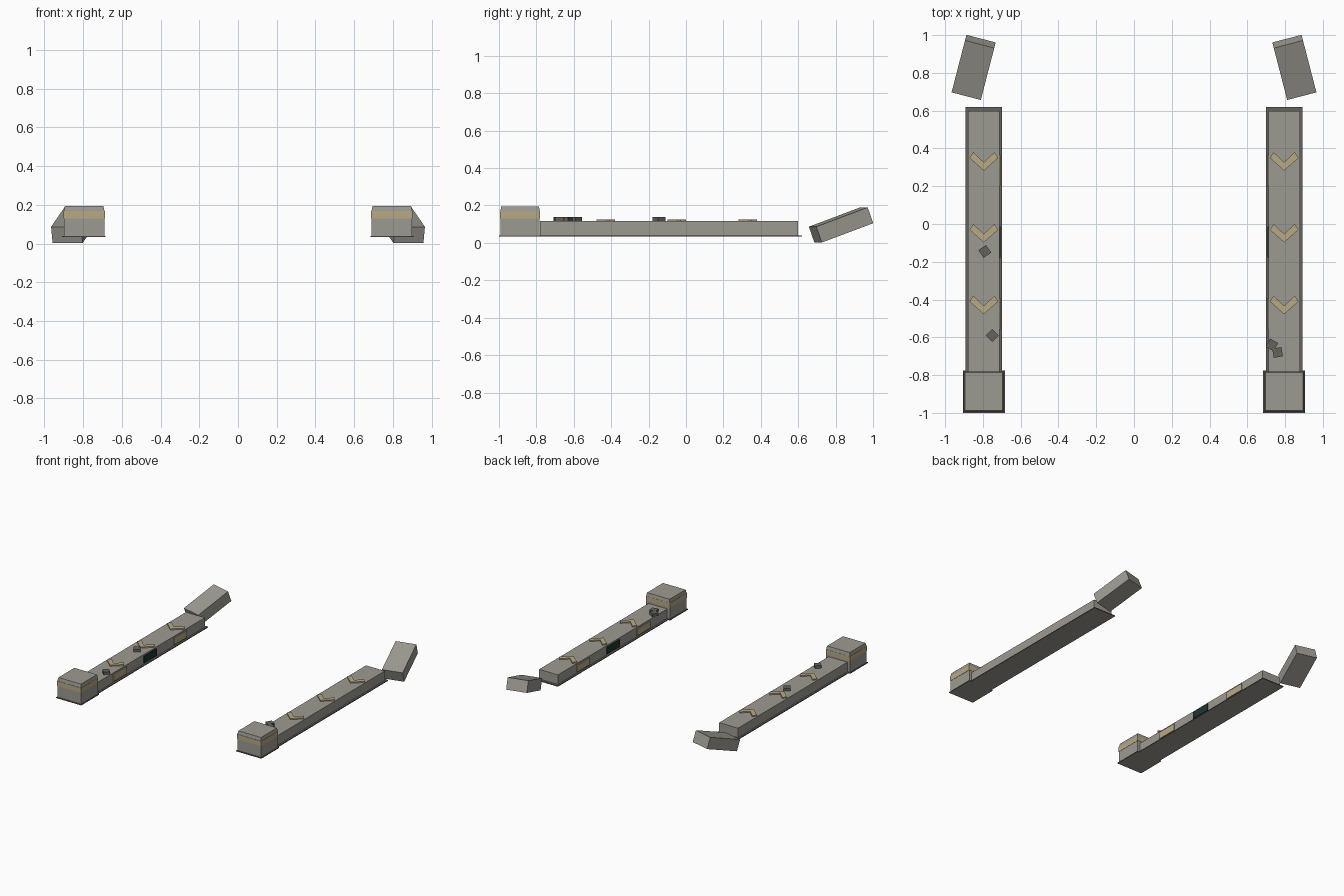
import bpy, bmesh
from math import radians
from mathutils import Matrix

old = bpy.data.objects.get("Cube")
if old:
    bpy.data.objects.remove(old, do_unlink=True)


def material(name, rgb):
    m = bpy.data.materials.new(name)
    m.use_nodes = True
    m.diffuse_color = (*rgb, 1)
    m.node_tree.nodes["Principled BSDF"].inputs["Base Color"].default_value = (*rgb, 1)
    return m


STONE = material("weathered stone", (0.335, 0.325, 0.285))
DARK = material("dark stone", (0.125, 0.122, 0.108))
GOLD = material("tarnished gold", (0.48, 0.40, 0.24))
PANEL = material("dark green panel", (0.014, 0.034, 0.03))


def finish(bm, name, *mats):
    mesh = bpy.data.meshes.new(name)
    bmesh.ops.recalc_face_normals(bm, faces=bm.faces[:])
    bm.to_mesh(mesh)
    bm.free()
    for m in mats:
        mesh.materials.append(m)
    ob = bpy.data.objects.new(name, mesh)
    bpy.context.collection.objects.link(ob)
    return ob


def box(name, centre, size, mat, yaw=0, pitch=0):
    bm = bmesh.new()
    bmesh.ops.create_cube(bm, size=1, matrix=Matrix.Diagonal((*size, 1)))
    ob = finish(bm, name, mat)
    ob.location = centre
    ob.rotation_euler = (radians(pitch), 0, radians(yaw))
    return ob


def span(name, x, width, y0, y1, z0, z1, mat):
    """Box given by its y and z limits."""
    return box(name, (x, (y0 + y1) / 2, (z0 + z1) / 2), (width, y1 - y0, z1 - z0), mat)


def plinth(name, x, width, y0, y1):
    # thin dark footing with a plain stone underside
    ob = span(name, x, width, y0, y1, 0.033, 0.04, DARK)
    ob.data.materials.append(STONE)
    for f in ob.data.polygons:
        f.material_index = 1 if f.normal.z < -0.9 else 0


def post_cap(name, x, y):
    # low cap with slightly sloping sides
    bm = bmesh.new()
    bmesh.ops.create_cube(bm, size=1, matrix=Matrix.Diagonal((0.21, 0.212, 0.028, 1)))
    for v in bm.verts:
        if v.co.z > 0:
            v.co.x *= 0.95
            v.co.y *= 0.95
    finish(bm, name, STONE).location = (x, y, 0.181)


def chevron(name, x, y):
    # V-shaped inlay pointing to the front
    bm = bmesh.new()
    w, rise, band = 0.076, 0.068, 0.045
    outline = [(0, 0), (w, rise), (w - 0.02, rise + 0.03), (0, band),
               (0.02 - w, rise + 0.03), (-w, rise)]
    face = bm.faces.new([bm.verts.new((px, py, 0)) for px, py in outline])
    up = bmesh.ops.extrude_face_region(bm, geom=[face])["geom"]
    bmesh.ops.translate(bm, vec=(0, 0, 0.009),
                        verts=[g for g in up if isinstance(g, bmesh.types.BMVert)])
    finish(bm, name, GOLD).location = (x, y, 0.116)


for side, label in ((1, "left"), (-1, "right")):
    x = side * 0.795
    # low wall on its plinth
    plinth(label + "_wall_plinth", x, 0.194, -0.775, 0.619)
    span(label + "_wall", x, 0.166, -0.78, 0.598, 0.04, 0.116, STONE)

    # end post with band and cap
    plinth(label + "_post_plinth", x, 0.222, -1.0, -0.775)
    span(label + "_post", x, 0.209, -0.993, -0.782, 0.04, 0.17, STONE)
    span(label + "_post_band", x, 0.213, -0.995, -0.78, 0.13, 0.168, GOLD)
    post_cap(label + "_post_cap", x, -0.887)

    # inlays on the top and panels on the inner face
    for i, y in enumerate((-0.478, -0.098, 0.282)):
        chevron(f"{label}_chevron_{i + 1}", x, y)
        span(f"{label}_inner_panel_{i + 1}", x - side * 0.085, 0.009,
             y - 0.08, y + 0.085, 0.05, 0.105, PANEL if i == 1 else GOLD)

    # broken slab tilted behind the wall
    box(label + "_fallen_slab", (side * 0.849, 0.829, 0.096), (0.16, 0.302, 0.09),
        STONE, yaw=side * 14.5, pitch=20)

# rubble lying on the walls
for i, (x, y, yaw) in enumerate(((-0.79, -0.145, 35), (-0.75, -0.59, 45),
                                 (0.73, -0.64, 60), (0.76, -0.68, 10))):
    box(f"rubble_{i + 1}", (x, y, 0.127), (0.049, 0.049, 0.022), DARK, yaw=yaw)
